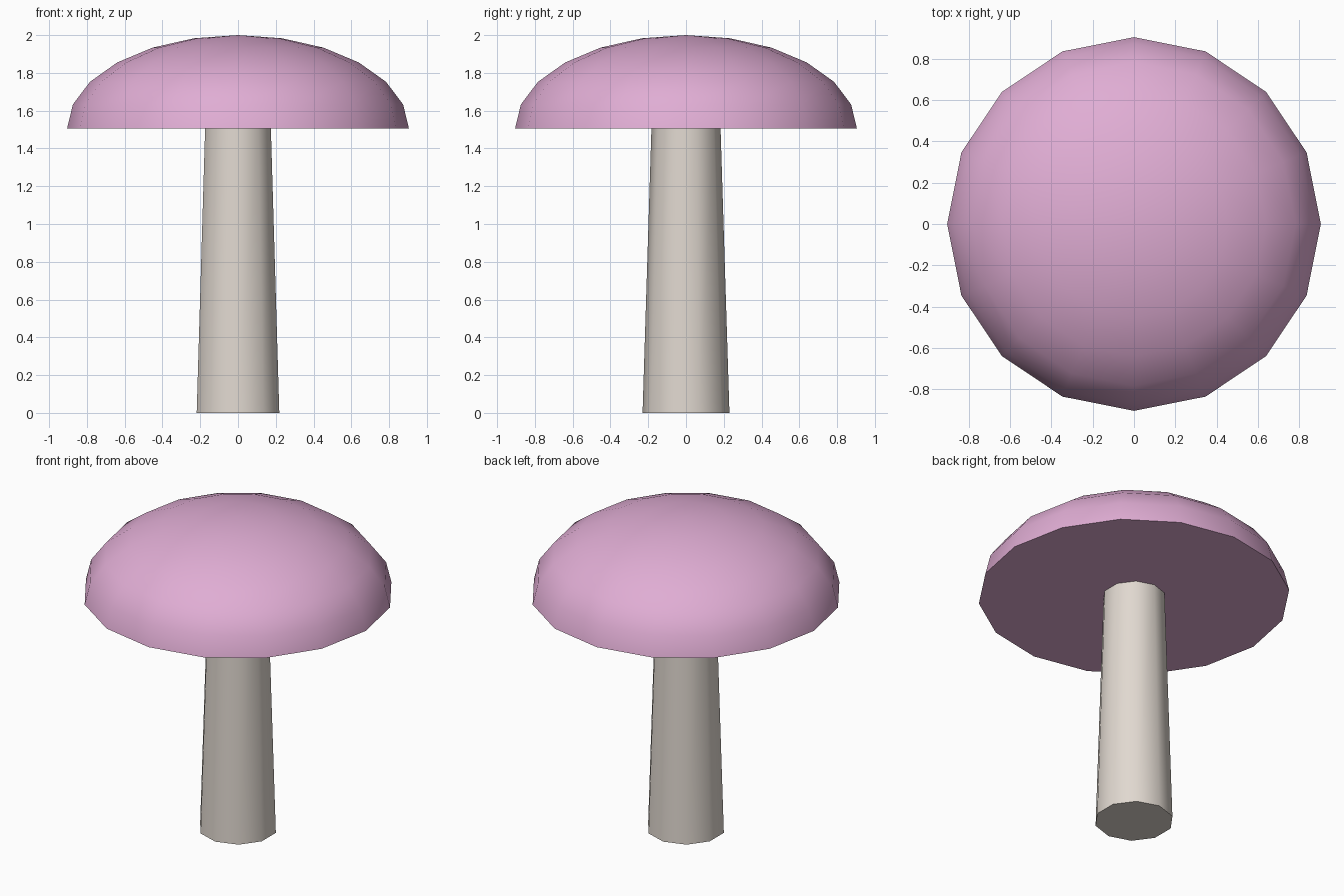
import bpy
import math

cube = bpy.data.objects.get("Cube")
if cube:
    bpy.data.objects.remove(cube, do_unlink=True)


def material(name, color):
    mat = bpy.data.materials.new(name)
    mat.use_nodes = True
    mat.diffuse_color = color
    mat.node_tree.nodes["Principled BSDF"].inputs["Base Color"].default_value = color
    return mat


def lathe(name, rings, sides, mat, start=0.0):
    """Closed turned solid from (radius, height) rings; a zero radius makes a pole."""
    verts, faces, loops = [], [], []
    for radius, z in rings:
        count = sides if radius > 0 else 1
        loops.append([len(verts) + i for i in range(count)])
        for i in range(count):
            a = start + math.tau * i / sides
            verts.append((radius * math.cos(a), radius * math.sin(a), z))
    for low, high in zip(loops, loops[1:]):
        for i in range(sides):
            j = (i + 1) % sides
            if len(high) == 1:
                faces.append((low[i], low[j], high[0]))
            else:
                faces.append((low[i], low[j], high[j], high[i]))
    faces.append(loops[0][::-1])
    if len(loops[-1]) > 1:
        faces.append(loops[-1])
    mesh = bpy.data.meshes.new(name)
    mesh.from_pydata(verts, [], faces)
    mesh.materials.append(mat)
    obj = bpy.data.objects.new(name, mesh)
    bpy.context.collection.objects.link(obj)
    bpy.ops.object.select_all(action='DESELECT')
    obj.select_set(True)
    bpy.context.view_layer.objects.active = obj
    bpy.ops.object.shade_smooth_by_angle(angle=math.radians(45))
    return obj


pink = material("cap pink", (0.745, 0.418, 0.658, 1))
cream = material("stem cream", (0.75, 0.69, 0.63, 1))

# Tapered ten-sided stem
lathe("stem", [(0.23, 0), (0.183, 1.505)], 10, cream, math.pi / 2)

# Flattened half-dome cap with a flat underside
rim_z, rim_r, steps = 1.505, 0.905, 6
dome = []
for k in range(steps):
    t = math.pi / 2 * k / steps
    dome.append((rim_r * math.cos(t), rim_z + (2 - rim_z) * math.sin(t)))
dome.append((0, 2))
lathe("cap", dome, 16, pink)
